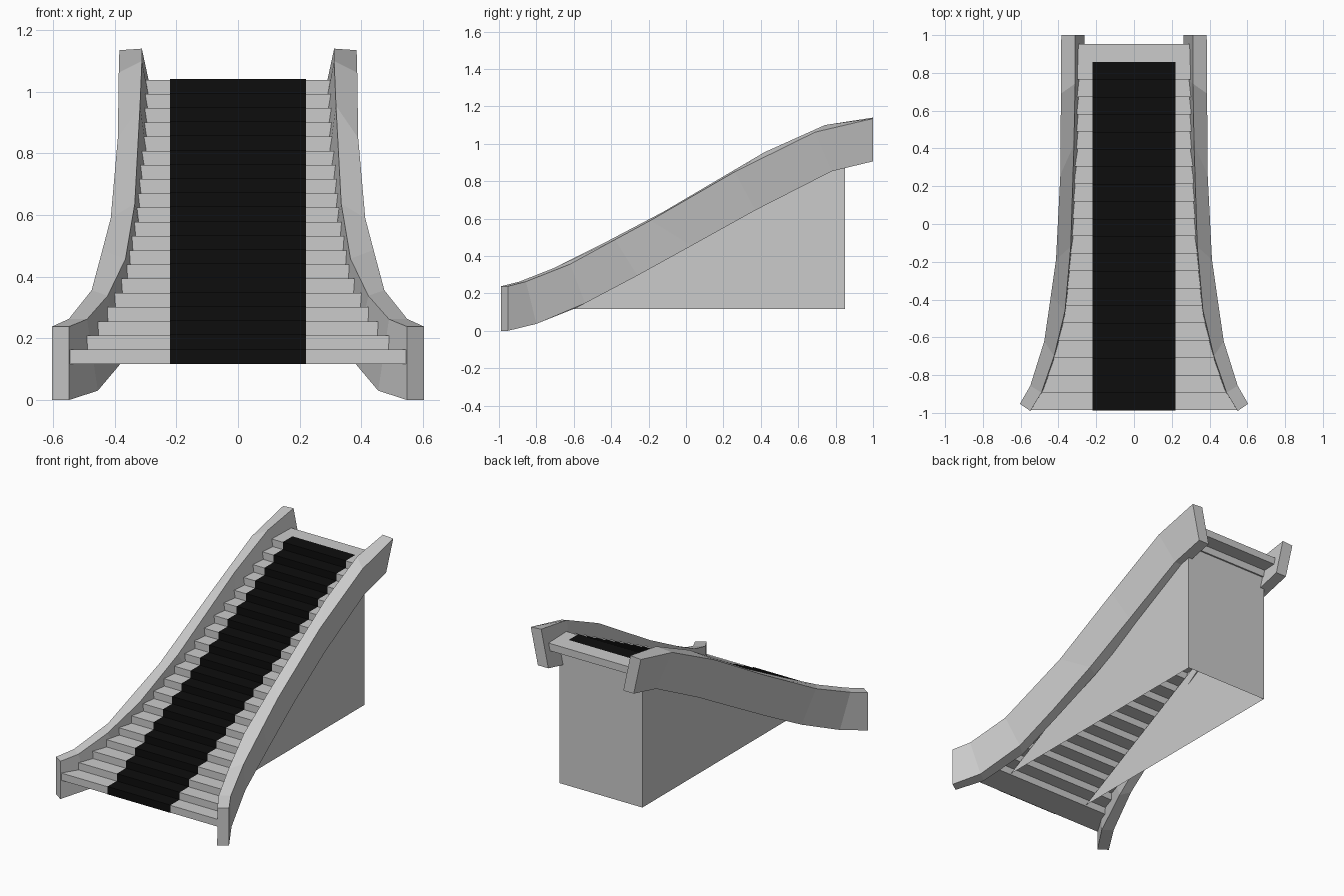
import bpy, bmesh

if "Cube" in bpy.data.objects:
    bpy.data.objects.remove(bpy.data.objects["Cube"])

N, RUN, RISE = 20, 0.0921, 0.0461      # steps
Y0, Z0 = -0.985, 0.117                 # front bottom of the first step
DEPTH = 0.187                          # each tread tucks under the next


def make_object(name, verts, faces, color=None):
    mesh = bpy.data.meshes.new(name)
    mesh.from_pydata(verts, [], faces)
    bm = bmesh.new()
    bm.from_mesh(mesh)
    bmesh.ops.recalc_face_normals(bm, faces=bm.faces)
    bm.to_mesh(mesh)
    bm.free()
    obj = bpy.data.objects.new(name, mesh)
    bpy.context.collection.objects.link(obj)
    if color:
        mat = bpy.data.materials.new(name + "_material")
        mat.diffuse_color = color
        mat.use_nodes = True
        mat.node_tree.nodes["Principled BSDF"].inputs["Base Color"].default_value = mat.diffuse_color
        mesh.materials.append(mat)
    return obj


# Balustrade cross-sections: inner top, outer top, outer bottom, inner bottom
SECTIONS = [
    [(.549, -.99, .238), (.604, -.952, .238), (.604, -.952, 0), (.548, -.99, 0)],
    [(.490, -.893, .262), (.549, -.856, .263), (.515, -.80, .037), (.455, -.84, .03)],
    [(.423, -.70, .338), (.475, -.62, .356), (.430, -.54, .147), (.375, -.58, .125)],
    [(.365, -.46, .458), (.440, -.38, .487), (.395, -.26, .295), (.335, -.30, .28)],
    [(.335, -.12, .637), (.413, -.19, .590), (.365, .03, .455), (.300, .00, .44)],
    [(.318, .42, .955), (.390, .26, .850), (.345, .37, .644), (.275, .37, .644)],
    [(.312, .743, 1.10), (.387, .69, 1.062), (.337, .78, .853), (.265, .78, .853)],
    [(.312, 1, 1.14), (.385, 1, 1.135), (.335, 1, .906), (.262, 1, .906)],
]
CENTRE = [(sum(p[1] for p in s) / 4, sum(p[0] for p in s) / 4) for s in SECTIONS]


def half_width(y):
    """Half width of a step at y, ending inside the balustrade."""
    if y <= CENTRE[0][0]:
        return CENTRE[0][1] - 0.02
    for (ya, xa), (yb, xb) in zip(CENTRE, CENTRE[1:]):
        if y <= yb:
            return xa + (xb - xa) * (y - ya) / (yb - ya) - 0.02
    return CENTRE[-1][1] - 0.02


# Flaring balustrades, mirrored left and right
for side, label in ((1, "right"), (-1, "left")):
    verts = [(side * x, y, z) for s in SECTIONS for x, y, z in s]
    faces = [(0, 1, 2, 3), tuple(range(len(verts) - 4, len(verts)))]
    for i in range(len(SECTIONS) - 1):
        for k in range(4):
            a, b = 4 * i + k, 4 * i + (k + 1) % 4
            faces.append((a, b, b + 4, a + 4))
    make_object(label + "_balustrade", verts, faces)

# Tapered step slabs
verts, faces = [], []
for i in range(N):
    y, z, b = Y0 + RUN * i, Z0 + RISE * i, 8 * i
    wf, wb = half_width(y), half_width(y + DEPTH)
    for h in (z, z + RISE):
        verts += [(-wf, y, h), (wf, y, h), (wb, y + DEPTH, h), (-wb, y + DEPTH, h)]
    faces += [(b, b + 1, b + 2, b + 3), (b + 4, b + 5, b + 6, b + 7)]
    faces += [(b + k, b + (k + 1) % 4, b + 4 + (k + 1) % 4, b + 4 + k) for k in range(4)]
make_object("steps", verts, faces)

# Black carpet runner folded over the steps
gap = 0.003
profile = []
for i in range(N):
    y, z = Y0 + RUN * i - gap, Z0 + RISE * i
    profile += [(y, z + (gap if i else 0)), (y, z + RISE + gap)]
profile.append((Y0 + RUN * N, Z0 + RISE * N + gap))
verts = [(x, y, z) for y, z in profile for x in (-0.22, 0.22)]
faces = [(2 * i, 2 * i + 1, 2 * i + 3, 2 * i + 2) for i in range(len(profile) - 1)]
make_object("carpet_runner", verts, faces, (0.004, 0.004, 0.004, 1))

# Hollow base: two side walls and a back panel, open underneath
W, BACK, FRONT, TOP = 0.29, 0.85, -0.79, 0.95
verts = [(s * W, y, z) for s in (-1, 1)
         for y, z in ((FRONT, Z0), (BACK, Z0), (BACK, TOP))]
make_object("base_walls", verts, [(0, 1, 2), (3, 4, 5), (1, 4, 5, 2)])
